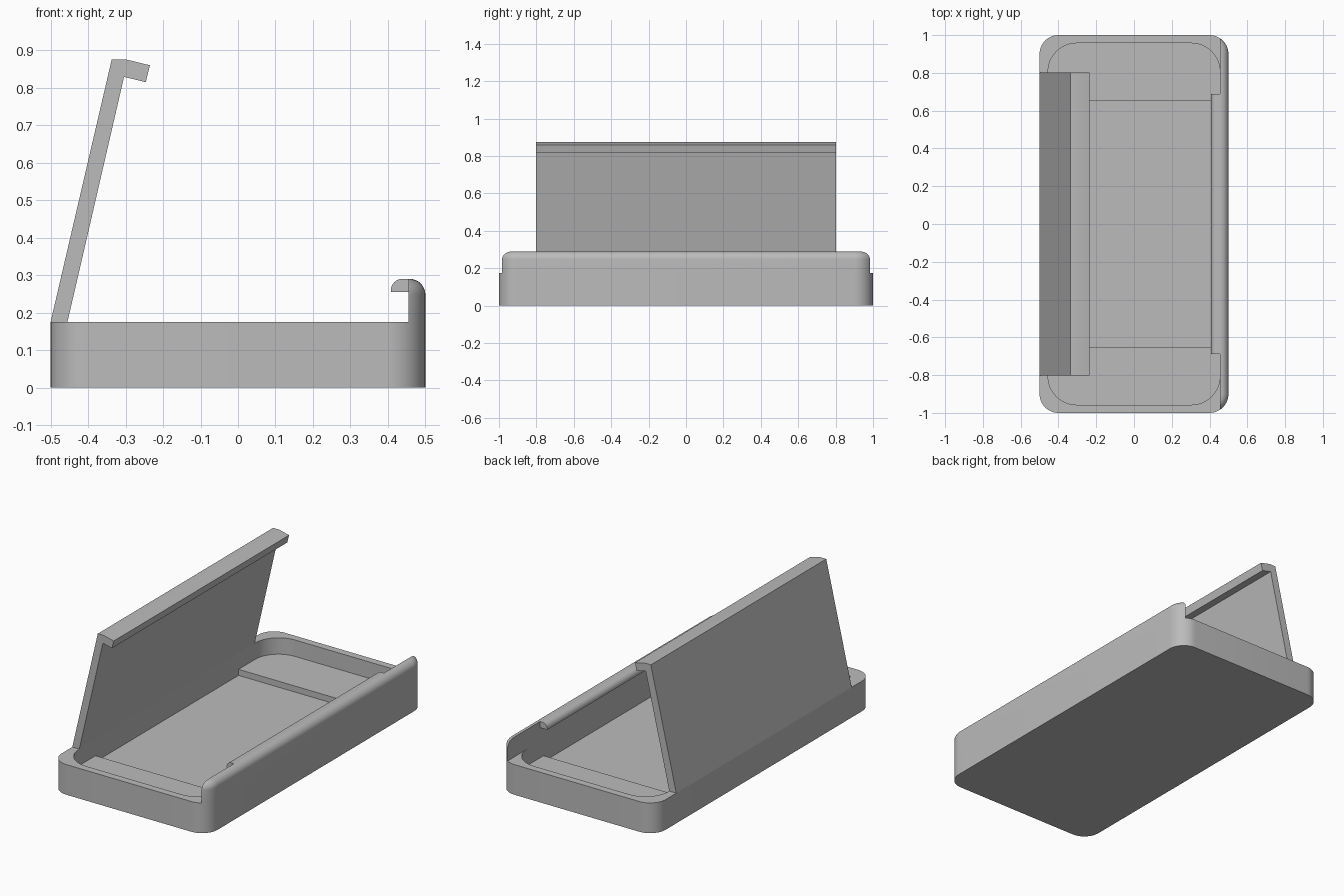
import bpy, bmesh
from math import cos, sin, pi, radians
from mathutils import Vector

cube = bpy.data.objects.get("Cube")
if cube:
    bpy.data.objects.remove(cube)

grey = bpy.data.materials.new("plain grey")
grey.use_nodes = True
colour = (0.5, 0.5, 0.5, 1)
grey.diffuse_color = colour
grey.node_tree.nodes["Principled BSDF"].inputs["Base Color"].default_value = colour

WALL = 0.045      # wall and floor thickness
RIM = 0.175       # height of the tray rim
TOP = 0.29        # height of the raised side
FILLET = 0.042    # rounding along the raised side
INNER = 0.5 - WALL


def rounded_ring(hx, hy, radius, z, steps=12):
    """Rounded rectangle, counter-clockwise, at height z."""
    ring = []
    for i, (sx, sy) in enumerate(((1, 1), (-1, 1), (-1, -1), (1, -1))):
        for k in range(steps + 1):
            a = (i + k / steps) * pi / 2
            ring.append((sx * (hx - radius) + radius * cos(a),
                         sy * (hy - radius) + radius * sin(a), z))
    return ring


def loft(name, rings, cut=None):
    """Skin a stack of rings, cap both ends, optionally keep one side of a plane."""
    bm = bmesh.new()
    rows = [[bm.verts.new(p) for p in ring] for ring in rings]
    for low, high in zip(rows, rows[1:]):
        for j in range(len(low)):
            n = (j + 1) % len(low)
            bm.faces.new((low[j], low[n], high[n], high[j]))
    bm.faces.new(rows[0][::-1])
    bm.faces.new(rows[-1])
    if cut:
        point, normal = cut
        res = bmesh.ops.bisect_plane(
            bm, geom=bm.verts[:] + bm.edges[:] + bm.faces[:],
            plane_co=Vector(point), plane_no=Vector(normal), clear_inner=True)
        edges = [e for e in res["geom_cut"] if isinstance(e, bmesh.types.BMEdge)]
        bmesh.ops.edgeloop_fill(bm, edges=edges)
    bmesh.ops.recalc_face_normals(bm, faces=bm.faces[:])
    mesh = bpy.data.meshes.new(name)
    bm.to_mesh(mesh)
    bm.free()
    mesh.materials.append(grey)
    obj = bpy.data.objects.new(name, mesh)
    bpy.context.collection.objects.link(obj)
    bpy.ops.object.select_all(action="DESELECT")
    obj.select_set(True)
    bpy.context.view_layer.objects.active = obj
    bpy.ops.object.shade_smooth_by_angle(angle=radians(30))
    return obj


def extrude_along_y(name, profile, half):
    return loft(name, [[(x, y, z) for x, z in profile] for y in (-half, half)])


# Tray: outer wall, rim and cavity in one skin
loft("tray", [
    rounded_ring(0.5, 1, 0.1, 0),
    rounded_ring(0.5, 1, 0.1, RIM),
    rounded_ring(INNER, 0.957, 0.15, RIM),
    rounded_ring(INNER, 0.957, 0.15, WALL),
])

# Raised ledges at both ends of the cavity
for side, label in ((-1, "front"), (1, "back")):
    loft(label + "_ledge",
         [rounded_ring(INNER, 0.957, 0.15, z) for z in (WALL, 0.08)],
         cut=((0, side * 0.655, 0), (0, side, 0)))

# Raised left side with a rounded top edge
rings = [rounded_ring(0.5, 1, 0.1, RIM)]
for k in range(9):
    a = k / 8 * pi / 2
    inset = FILLET * (1 - cos(a))
    rings.append(rounded_ring(0.5 - inset, 1 - inset, 0.1 - inset,
                              TOP - FILLET + FILLET * sin(a)))
loft("raised_side", rings, cut=((INNER, 0, 0), (1, 0, 0)))

# Catch lip along the raised side
r = 0.03
lip = [(INNER, TOP), (INNER, 0.255), (0.408, 0.255)]
lip += [(0.408 + r - r * cos(k / 8 * pi / 2), TOP - r + r * sin(k / 8 * pi / 2))
        for k in range(9)]
extrude_along_y("catch_lip", lip, 0.687)

# Open lid with a hooked edge
extrude_along_y("lid", [
    (-0.5, RIM), (-INNER, RIM), (-0.304, 0.829), (-0.246, 0.815),
    (-0.235, 0.86), (-0.297, 0.875), (-0.337, 0.875),
], 0.803)
